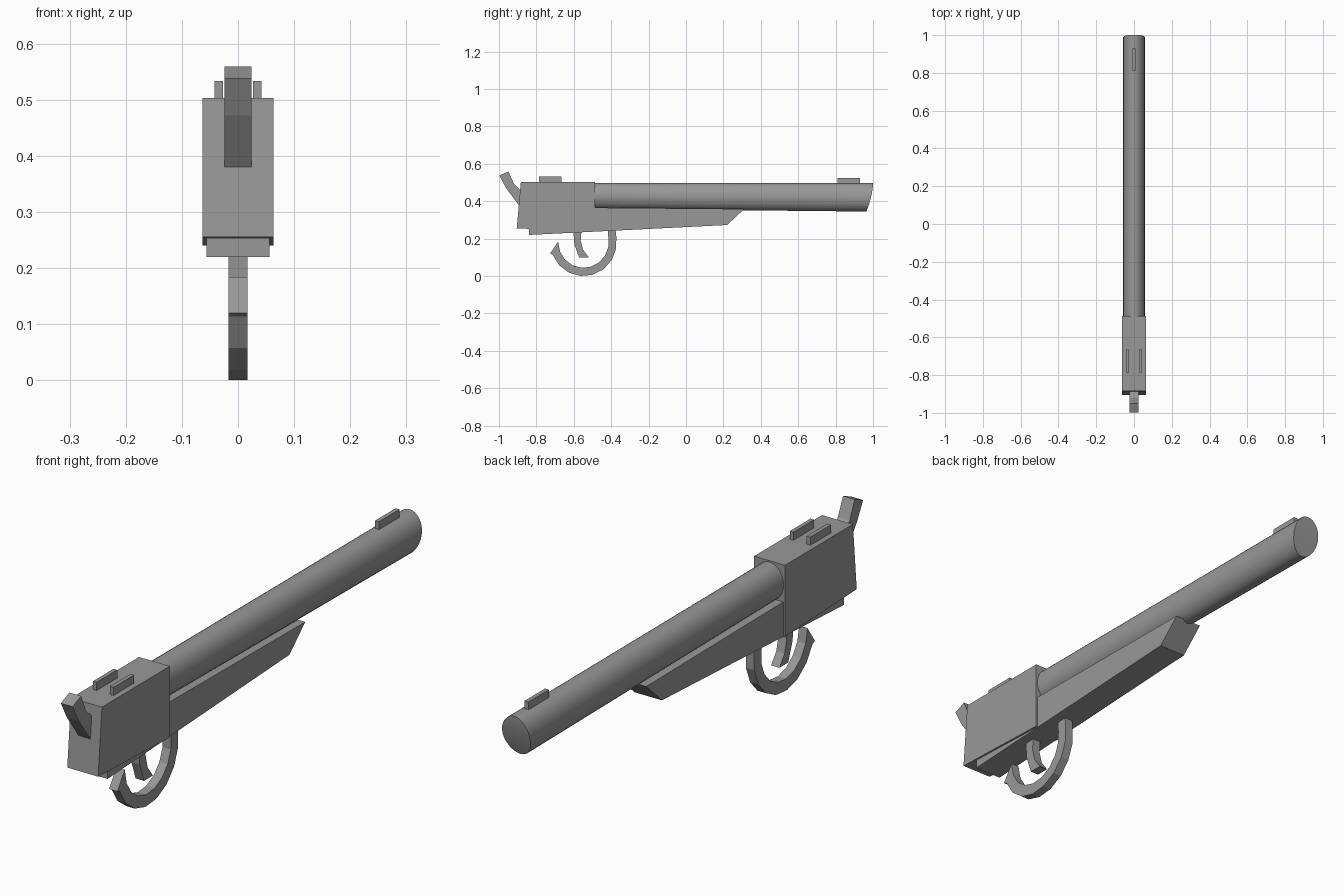
import bpy
import bmesh
from math import sin, cos, pi, radians

if "Cube" in bpy.data.objects:
    bpy.data.objects.remove(bpy.data.objects["Cube"])

# Dark grey metal for every part
metal = bpy.data.materials.new("dark_grey")
metal.diffuse_color = (0.315, 0.315, 0.315, 1)
metal.use_nodes = True
metal.node_tree.nodes["Principled BSDF"].inputs["Base Color"].default_value = metal.diffuse_color


def finish(name, bm):
    bmesh.ops.recalc_face_normals(bm, faces=bm.faces)
    mesh = bpy.data.meshes.new(name)
    bm.to_mesh(mesh)
    bm.free()
    mesh.materials.append(metal)
    obj = bpy.data.objects.new(name, mesh)
    bpy.context.collection.objects.link(obj)
    return obj


def plate(name, profile, x0, x1):
    """Side profile of (y, z) points extruded from x0 to x1."""
    bm = bmesh.new()
    face = bm.faces.new([bm.verts.new((x0, y, z)) for y, z in profile])
    new = bmesh.ops.extrude_face_region(bm, geom=[face])["geom"]
    verts = [v for v in new if isinstance(v, bmesh.types.BMVert)]
    bmesh.ops.translate(bm, verts=verts, vec=(x1 - x0, 0, 0))
    return finish(name, bm)


def box_profile(y0, y1, z0, z1):
    return [(y0, z0), (y1, z0), (y1, z1), (y0, z1)]


# Receiver block and the tapered fore-end beneath the barrel
plate("receiver", [(-0.883, 0.503), (-0.905, 0.255), (-0.487, 0.24),
                   (-0.487, 0.503)], -0.063, 0.063)
plate("fore_end", [(-0.84, 0.27), (-0.84, 0.22), (0.22, 0.273),
                   (0.312, 0.359), (-0.49, 0.366)], -0.056, 0.056)

# Barrel: slightly flattened tube with a raked, gently bulging muzzle
SIDES = 32
bm = bmesh.new()
rings = []
for muzzle in (False, True):
    ring = []
    for i in range(SIDES):
        a = 2 * pi * i / SIDES
        rz, cz = (0.076, 0.421) if muzzle else (0.069, 0.429)
        y = 1.0 - 0.036 * ((1 - sin(a)) / 2) ** 1.7 if muzzle else -0.495
        ring.append(bm.verts.new((0.057 * cos(a), y, cz + rz * sin(a))))
    rings.append(ring)
bm.faces.new(rings[0])
for i in range(SIDES):
    j = (i + 1) % SIDES
    bm.faces.new((rings[0][i], rings[0][j], rings[1][j], rings[1][i]))
# muzzle cap as horizontal strips, so the bulge is clean
quarter = SIDES // 4
front = rings[1][quarter:] + rings[1][:quarter]
for i in range(SIDES // 2):
    strip = [front[i], front[i + 1], front[-i - 1], front[-i]]
    bm.faces.new(list(dict.fromkeys(strip)))
barrel = finish("barrel", bm)
bpy.context.view_layer.objects.active = barrel
barrel.select_set(True)
bpy.ops.object.shade_smooth_by_angle(angle=radians(35))

# Cocking hammer
plate("hammer", [(-0.998, 0.538), (-0.949, 0.559), (-0.92, 0.493), (-0.885, 0.46),
                 (-0.87, 0.38), (-0.895, 0.38), (-0.963, 0.472)], -0.024, 0.024)

# Sights
for side, x in (("left", -0.0345), ("right", 0.0345)):
    plate("rear_sight_" + side, box_profile(-0.785, -0.665, 0.49, 0.533),
          x - 0.0075, x + 0.0075)
plate("front_sight", box_profile(0.81, 0.93, 0.485, 0.525), -0.008, 0.008)

# Trigger guard: faceted open hoop with a slanted tip
angles = [radians(10 - 21 * i) for i in range(9)]
cy, cz = -0.548, 0.182
outer = [(cy + 0.178 * cos(a), cz + 0.182 * sin(a)) for a in angles]
inner = [(cy + 0.135 * cos(a), cz + 0.138 * sin(a)) for a in angles]
guard = ([(-0.378, 0.26)] + outer + [(-0.727, 0.12), (-0.684, 0.184)]
         + inner[::-1] + [(-0.42, 0.26)])
plate("trigger_guard", guard, -0.017, 0.017)

# Trigger
plate("trigger", [(-0.603, 0.255), (-0.597, 0.17), (-0.572, 0.1), (-0.52, 0.1),
                  (-0.55, 0.14), (-0.563, 0.19), (-0.558, 0.255)], -0.017, 0.017)
